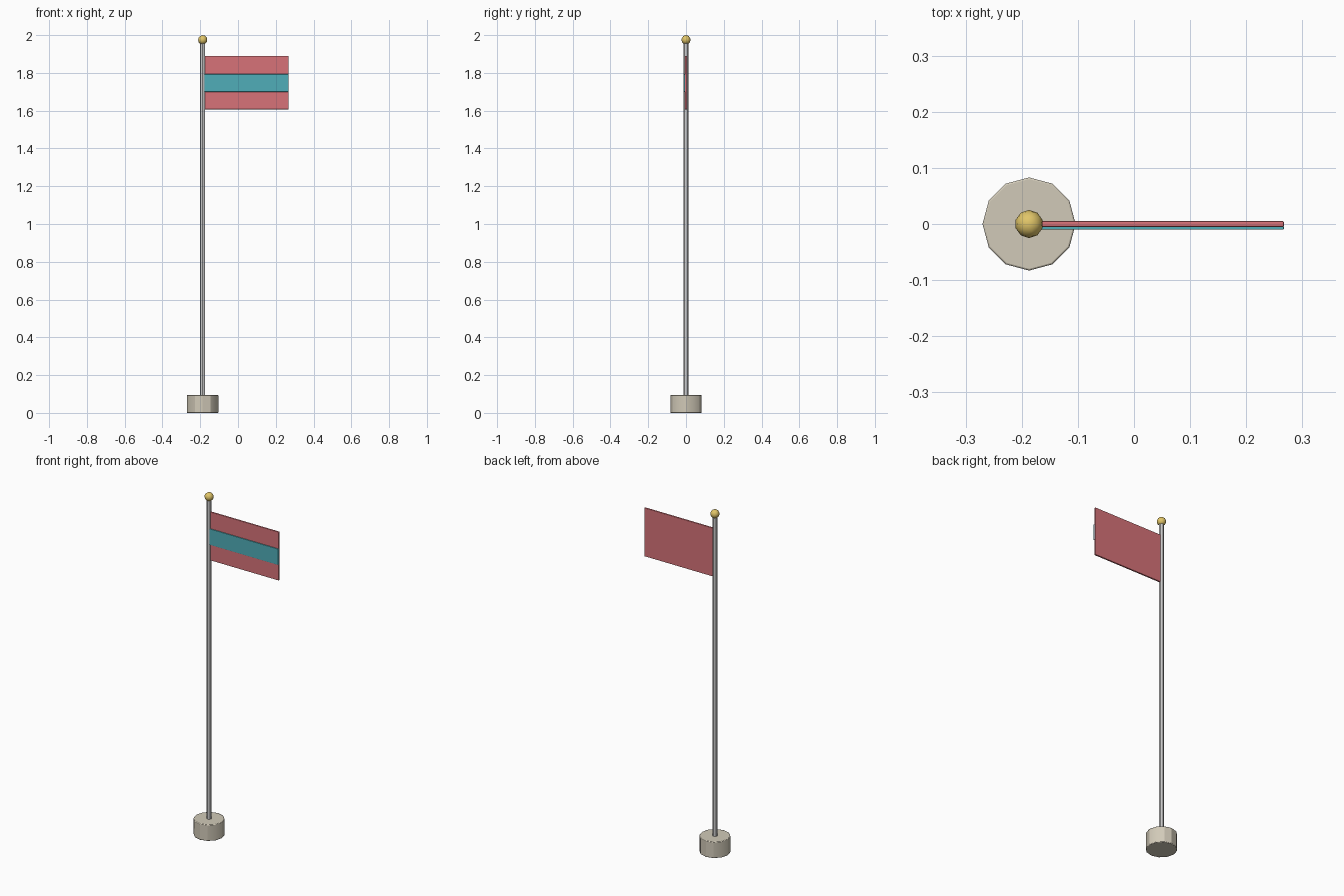
import bpy

if "Cube" in bpy.data.objects:
    bpy.data.objects.remove(bpy.data.objects["Cube"])

PX = -0.187  # pole axis


def finish(name, color, bevel=0.0, smooth=False):
    ob = bpy.context.object
    ob.name = name
    if color:
        mat = bpy.data.materials.new(name + "_paint")
        mat.diffuse_color = (*color, 1)
        mat.use_nodes = True
        mat.node_tree.nodes["Principled BSDF"].inputs["Base Color"].default_value = mat.diffuse_color
        ob.data.materials.append(mat)
    if bevel:
        mod = ob.modifiers.new("Bevel", 'BEVEL')
        mod.width = bevel
        mod.segments = 2
    if smooth:
        bpy.ops.object.shade_smooth_by_angle()
    return ob


def cylinder(name, r, z0, z1, sides, color, bevel=0.0, smooth=False):
    bpy.ops.mesh.primitive_cylinder_add(vertices=sides, radius=r, depth=z1 - z0,
                                        location=(PX, 0, (z0 + z1) / 2))
    return finish(name, color, bevel, smooth)


def box(name, x, y, z, color, bevel):
    bpy.ops.mesh.primitive_cube_add(size=1)
    ob = bpy.context.object
    ob.location = [(a + b) / 2 for a, b in (x, y, z)]
    ob.scale = [b - a for a, b in (x, y, z)]
    bpy.ops.object.transform_apply(location=False, rotation=False, scale=True)
    return finish(name, color, bevel)


# Base and pole
cylinder("base", 0.083, 0.0, 0.095, 12, (0.64, 0.59, 0.48), 0.003, True)
cylinder("pole", 0.0135, 0.085, 1.972, 12, None, 0.0, True)

# Round finial
bpy.ops.mesh.primitive_ico_sphere_add(subdivisions=2, radius=0.025,
                                      location=(PX, 0, 1.975))
finish("finial", (0.75, 0.56, 0.14))
bpy.ops.object.shade_smooth()

# Flag with a raised stripe on the front
box("flag", (-0.18, 0.267), (-0.005, 0.005), (1.607, 1.89), (0.68, 0.17, 0.19), 0.002)
box("flag_stripe", (-0.18, 0.267), (-0.010, -0.004), (1.70, 1.793), (0.08, 0.42, 0.48), 0.001)
